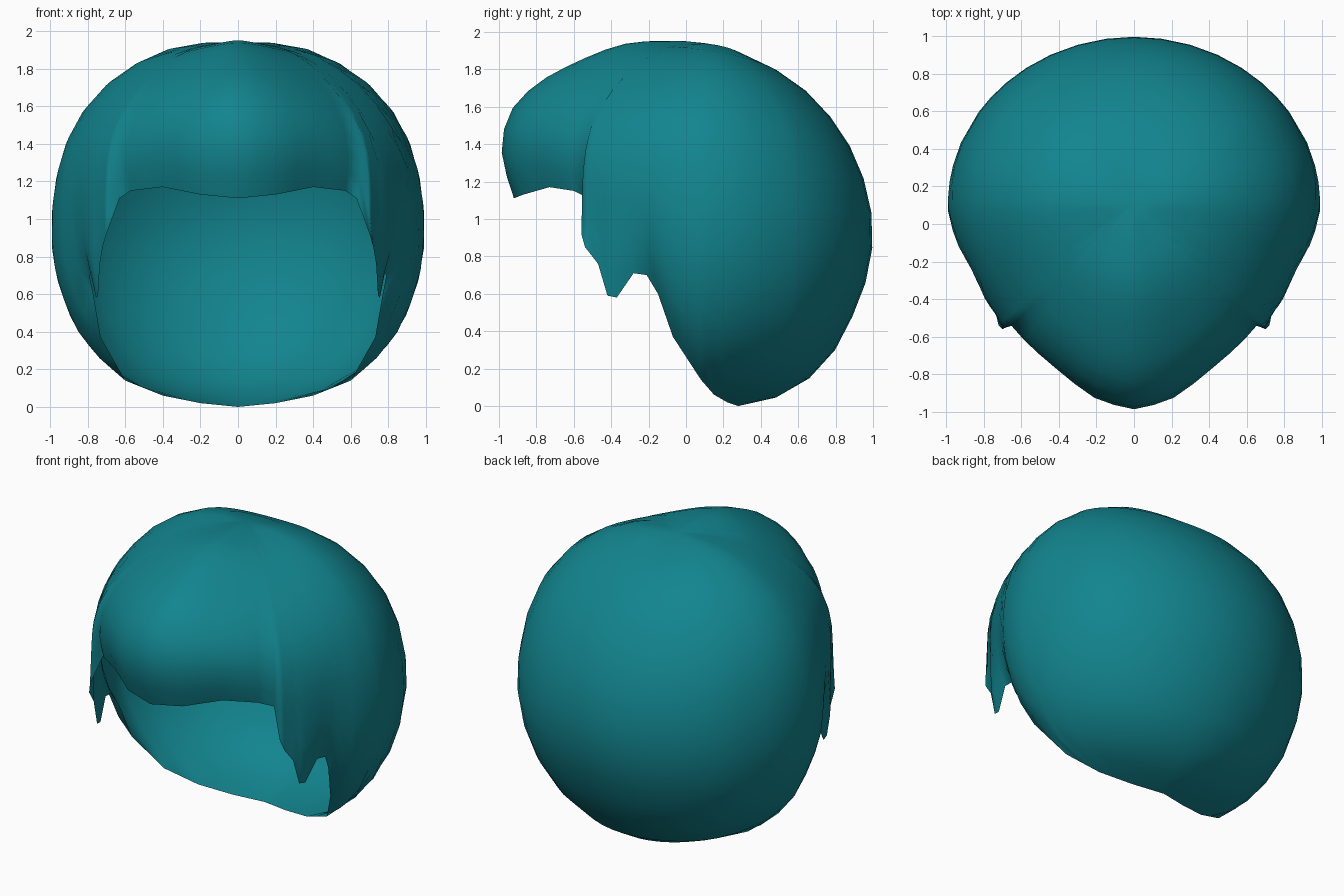
import bpy, bmesh
from math import atan2, hypot, sin, cos, pi, ceil, radians
from mathutils import Vector

cube = bpy.data.objects.get("Cube")
if cube:
    bpy.data.objects.remove(cube, do_unlink=True)

CENTRE = Vector((0, 0.1, 0.95))
ROWS = 14

# Crown-to-nape outlines: (distance from centre axis, height)
FRONT = [(0, 1.94), (.2, 1.95), (.41, 1.94), (.68, 1.84), (.92, 1.71), (1.06, 1.56),
         (1.1, 1.38), (1.06, 1.16), (1, .95), (.9, .5), (.5, .05), (0, 0)]
SIDE = [(0, 1.94), (.13, 1.94), (.38, 1.9), (.67, 1.74), (.86, 1.52), (.93, 1.36),
        (.97, 1.2), (.99, .95), (.99, .84), (.92, .55), (.87, .43), (.6, .14), (.4, .06), (0, 0)]
BACK = [(0, 1.94), (.15, 1.9), (.41, 1.78), (.66, 1.56), (.8, 1.34), (.87, 1.14),
        (.9, .92), (.87, .7), (.78, .46), (.67, .26), (.47, .08), (.18, 0), (0, 0)]

# Hairline on the left half, from fringe past the sideburn to the nape
RIM = [(0, -.92, 1.11), (.2, -.87, 1.13), (.4, -.73, 1.17), (.57, -.6, 1.15),
       (.63, -.52, 1.11), (.7, -.56, .92), (.72, -.54, .85), (.735, -.47, .76),
       (.745, -.42, .59), (.755, -.37, .58), (.78, -.28, .71), (.79, -.21, .7),
       (.77, -.15, .6), (.73, -.07, .37), (.6, .08, .14), (.4, .15, .06),
       (.2, .22, .02), (0, .28, 0)]


def polar(outline):
    return [(atan2(z - CENTRE.z, h), hypot(h, z - CENTRE.z)) for h, z in outline]


def radius_at(outline, elev):
    """Radius of an outline at an elevation."""
    for (e0, r0), (e1, r1) in zip(outline, outline[1:]):
        if elev >= e1:
            f = (e0 - elev) / (e0 - e1)
            return r0 + (r1 - r0) * f
    return outline[-1][1]


front, side, back = polar(FRONT), polar(SIDE), polar(BACK)


def head_radius(azim, elev):
    """Blend the outlines around the head; the front tapers to the brow."""
    c, s = cos(azim), abs(sin(azim))
    n = 2 - .4 * cos(elev) if c > 0 else 2
    end = radius_at(front if c > 0 else back, elev)
    return ((s / radius_at(side, elev)) ** n + (abs(c) / end) ** n) ** (-1 / n)


def spherical(p):
    d = Vector(p) - CENTRE
    return atan2(d.x, -d.y), atan2(d.z, hypot(d.x, d.y)), d.length


def place(azim, elev, r):
    return CENTRE + r * Vector((cos(elev) * sin(azim), -cos(elev) * cos(azim), sin(elev)))


# Even out the hairline spacing, then mirror it to a full loop
half = []
for a, b in zip(RIM, RIM[1:]):
    a, b = Vector(a), Vector(b)
    span = abs(spherical(b)[0] - spherical(a)[0])
    steps = max(1, ceil(span / radians(9)))
    half += [a.lerp(b, i / steps) for i in range(steps)]
half.append(Vector(RIM[-1]))
loop = half + [Vector((-p.x, p.y, p.z)) for p in reversed(half[1:-1])]

# Hair shell: rows run from crown to hairline, easing into the rim
bm = bmesh.new()
pole = bm.verts.new(place(0, pi / 2, radius_at(front, pi / 2)))
columns = []
for p in loop:
    azim, e_rim, r_rim = spherical(p)
    pull = r_rim / head_radius(azim, e_rim) - 1
    column = []
    for row in range(1, ROWS + 1):
        t = row / ROWS
        elev = pi / 2 + (e_rim - pi / 2) * t
        r = head_radius(azim, elev) * (1 + pull * t ** 6)
        column.append(bm.verts.new(place(azim, elev, r)))
    columns.append(column)
for i, col in enumerate(columns):
    nxt = columns[(i + 1) % len(columns)]
    bm.faces.new((pole, col[0], nxt[0]))
    for k in range(ROWS - 1):
        bm.faces.new((col[k], col[k + 1], nxt[k + 1], nxt[k]))
for f in bm.faces:
    f.smooth = True
mesh = bpy.data.meshes.new("hair_cap")
bm.to_mesh(mesh)
bm.free()

hair = bpy.data.objects.new("hair_cap", mesh)
bpy.context.collection.objects.link(hair)

# Teal hair colour
teal = bpy.data.materials.new("teal")
teal.use_nodes = True
colour = (.006, .23, .27, 1)
teal.diffuse_color = colour
teal.node_tree.nodes["Principled BSDF"].inputs["Base Color"].default_value = colour
mesh.materials.append(teal)
